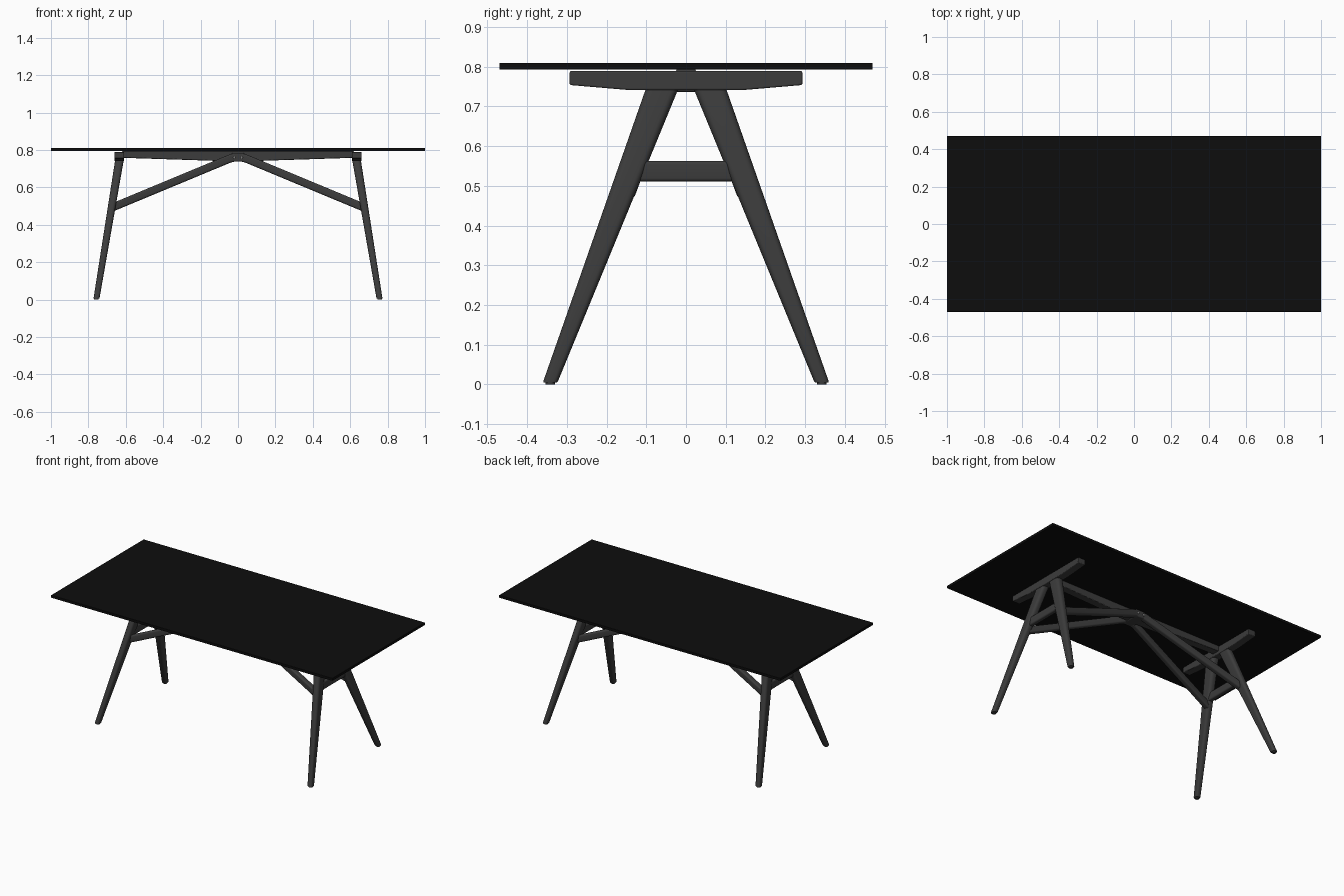
import bpy, bmesh, math
from mathutils import Vector

if "Cube" in bpy.data.objects:
    bpy.data.objects.remove(bpy.data.objects["Cube"])


def material(name, value):
    m = bpy.data.materials.new(name)
    m.diffuse_color = (value, value, value, 1)
    m.use_nodes = True
    m.node_tree.nodes["Principled BSDF"].inputs["Base Color"].default_value = m.diffuse_color
    return m


BLACK = material("black_top", 0.004)
CHARCOAL = material("charcoal_wood", 0.045)
STEEL = material("steel", 0.35)


def finish(bm, name, mat, bevel=0):
    bmesh.ops.recalc_face_normals(bm, faces=bm.faces)
    me = bpy.data.meshes.new(name)
    bm.to_mesh(me)
    bm.free()
    ob = bpy.data.objects.new(name, me)
    bpy.context.collection.objects.link(ob)
    me.materials.append(mat)
    if bevel:
        mod = ob.modifiers.new("bevel", 'BEVEL')
        mod.width, mod.segments = bevel, 3
        mod.limit_method, mod.angle_limit = 'ANGLE', math.radians(40)
    bpy.ops.object.select_all(action='DESELECT')
    ob.select_set(True)
    bpy.context.view_layer.objects.active = ob
    bpy.ops.object.shade_smooth_by_angle(angle=math.radians(35))
    return ob


def loft(name, sections, u, v):
    """Rounded-rectangle sections (centre, width, height, radius) joined along a path."""
    u, v = Vector(u), Vector(v)
    bm = bmesh.new()
    rings = []
    for c, w, h, r in sections:
        ring = []
        for k, (a, b) in enumerate(((1, 1), (-1, 1), (-1, -1), (1, -1))):
            for i in range(6):
                t = math.pi / 2 * (k + i / 5)
                p = u * (a * (w / 2 - r) + r * math.cos(t)) + v * (b * (h / 2 - r) + r * math.sin(t))
                ring.append(bm.verts.new(Vector(c) + p))
        rings.append(ring)
    for ra, rb in zip(rings, rings[1:]):
        for i in range(len(ra)):
            j = (i + 1) % len(ra)
            bm.faces.new((ra[i], ra[j], rb[j], rb[i]))
    bm.faces.new(rings[0])
    bm.faces.new(rings[-1])
    return finish(bm, name, CHARCOAL)


def prism(name, profile, to3d, d0, d1, mat, bevel):
    """Extrude a 2D profile between depths d0 and d1."""
    bm = bmesh.new()
    face = bm.faces.new([bm.verts.new(to3d(a, b, d0)) for a, b in profile])
    ext = bmesh.ops.extrude_face_region(bm, geom=[face])
    move = Vector(to3d(0, 0, d1)) - Vector(to3d(0, 0, d0))
    bmesh.ops.translate(bm, vec=move, verts=[g for g in ext["geom"] if isinstance(g, bmesh.types.BMVert)])
    return finish(bm, name, mat, bevel)


def along_x(a, b, d): return (a, d, b)
def along_y(a, b, d): return (d, a, b)


# table top
prism("table_top", [(-1, .793), (1, .793), (1, .81), (-1, .81)], along_x, -.47, .47, BLACK, .002)

# long centre rail, deeper in the middle
prism("centre_rail", [(-.62, .758), (-.1, .741), (.1, .741), (.62, .758), (.62, .7935), (-.62, .7935)],
      along_x, -.025, .025, CHARCOAL, .004)

# centre joint block
prism("centre_block", [(-.035, .737), (.035, .737), (.035, .783), (-.035, .783)],
      along_x, -.062, .062, CHARCOAL, .006)

for sx, end in ((-1, "left"), (1, "right")):
    # crossbar with tapered underside
    prism(f"crossbar_{end}",
          [(-.293, .754), (-.14, .741), (.14, .741), (.293, .754), (.293, .789), (-.293, .789)],
          along_y, sx * .635 - .026, sx * .635 + .026, CHARCOAL, .004)

    # stretcher between the legs
    loft(f"stretcher_{end}", [((sx * .668, -.13, .537), .03, .052, .009),
                              ((sx * .668, .13, .537), .03, .052, .009)], (1, 0, 0), (0, 0, 1))

    for sy, side in ((-1, "front"), (1, "back")):
        # splayed, tapered leg
        loft(f"leg_{side}_{end}",
             [((sx * .757, sy * .342, .005), .029, .034, .011),
              ((sx * .756, sy * .3405, .009), .032, .037, .012),
              ((sx * .634, sy * .060, .745), .046, .082, .018)], (1, 0, 0), (0, 1, 0))
        # foot glide
        bm = bmesh.new()
        bmesh.ops.create_cone(bm, cap_ends=True, segments=20, radius1=.012, radius2=.012, depth=.008)
        bmesh.ops.translate(bm, vec=(sx * .757, sy * .342, .004), verts=bm.verts)
        finish(bm, f"foot_glide_{side}_{end}", CHARCOAL)

        # diagonal brace from centre block to leg
        loft(f"brace_{side}_{end}",
             [((sx * .02, sy * .045, .759), .036, .044, .01),
              ((sx * .04, sy * .047, .755), .036, .046, .01),
              ((sx * .668, sy * .145, .494), .036, .046, .01)], (0, 1, 0), (0, 0, 1))

        # bolt head on the joint
        bm = bmesh.new()
        bmesh.ops.create_uvsphere(bm, u_segments=16, v_segments=8, radius=.006)
        bmesh.ops.scale(bm, vec=(1, .6, 1), verts=bm.verts)
        bmesh.ops.translate(bm, vec=(sx * .02, sy * .063, .759), verts=bm.verts)
        finish(bm, f"bolt_{side}_{end}", STEEL)
